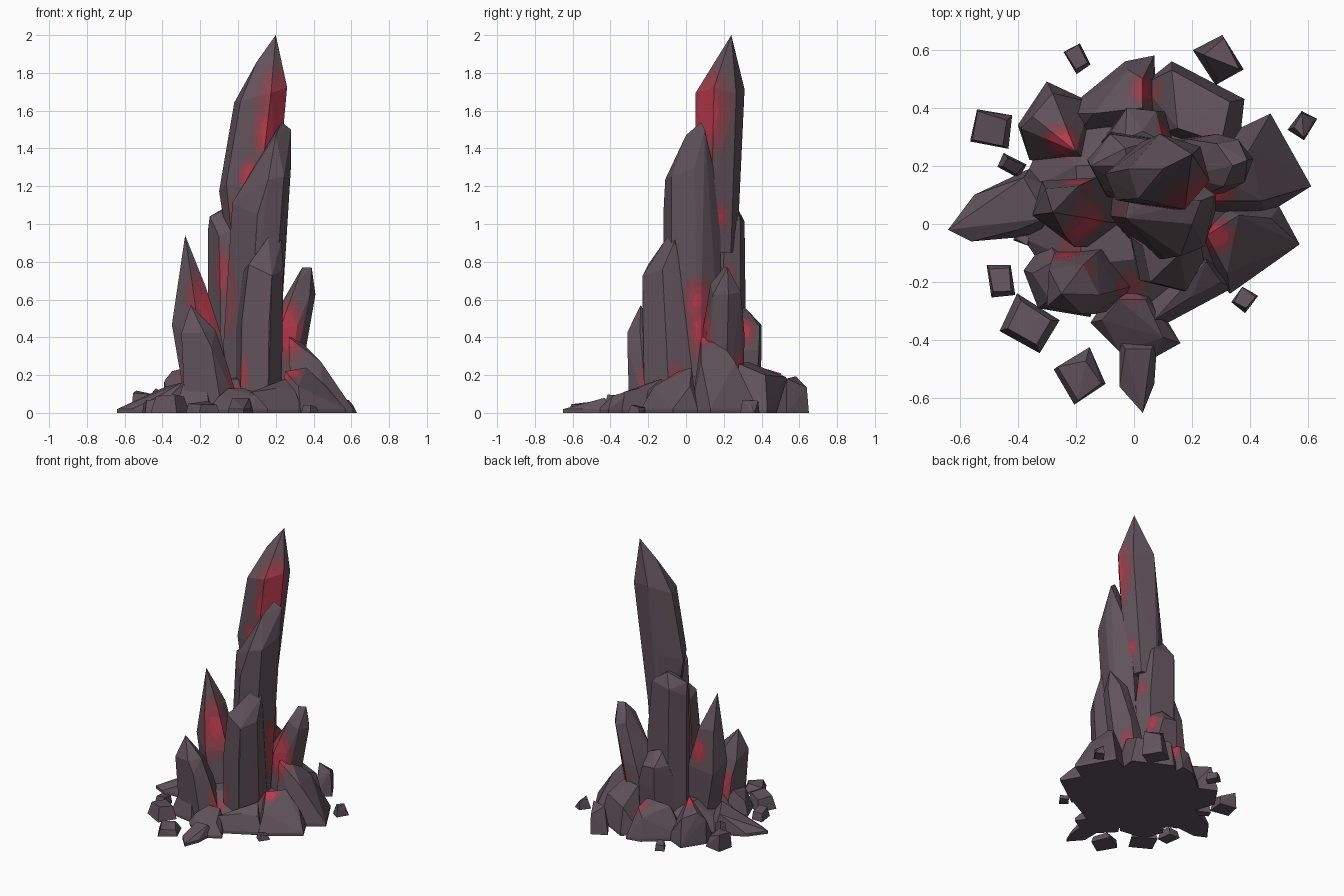
import bpy, bmesh, math, random
from mathutils import Vector

random.seed(7)

# Materials: rock, then steps of the red glow
def material(name, rgb):
    m = bpy.data.materials.new(name)
    m.diffuse_color = (*rgb, 1)
    return m

MATS = [material("dark mauve rock", (0.120, 0.087, 0.104)),
        material("faint red", (0.155, 0.073, 0.09)),
        material("dim red", (0.22, 0.060, 0.078)),
        material("warm red", (0.32, 0.048, 0.070)),
        material("bright red", (0.48, 0.042, 0.074))]

# Glow centres: x, y, z, radius (stretched upright)
GLOWS = [(0.25, 0.09, 1.60, .18), (0.17, 0.06, 1.48, .11), (0.06, 0.06, 1.25, .07), (-0.02, 0.05, 1.05, .07),
         (-0.14, -0.05, 0.60, .16), (-0.11, 0.05, 0.75, .11), (0.0, -0.22, 0.20, .08), (-0.12, -0.12, .45, .08),
         (0.26, 0.09, 0.44, .12), (0.20, 0.06, 0.60, .09), (0.2, 0.19, 1.03, .06), (.15, .24, .74, .05),
         (0.28, -0.04, 0.2, .08), (-0.25, 0.28, 0.22, .08), (0.04, 0.46, 0.17, .07), (.12, .32, .45, .06),
         (-0.2, 0.15, 0.55, .07), (.27, .26, .28, .06), (-.24, -.08, .24, .08)]

def glow(p):
    best = 0
    for x, y, z, r in GLOWS:
        d = Vector((p.x - x, p.y - y, (p.z - z) * 0.55)).length
        best = max(best, 1 - d / r)
    return best

# Faceted convex stone from a cloud of points, glowing where near a glow centre
def stone(name, points, glow_top=9):
    bm = bmesh.new()
    for p in points:
        bm.verts.new(p)
    res = bmesh.ops.convex_hull(bm, input=bm.verts)
    junk = {g for g in res["geom_interior"] + res["geom_unused"] if isinstance(g, bmesh.types.BMVert)}
    bmesh.ops.delete(bm, geom=list(junk), context='VERTS')
    if glow_top:
        for _ in range(6):
            long = [e for e in bm.edges if e.calc_length() > 0.04]
            if not long:
                break
            bmesh.ops.subdivide_edges(bm, edges=long, cuts=1)
            bmesh.ops.triangulate(bm, faces=bm.faces)
        for f in bm.faces:
            c = f.calc_center_median()
            if c.z < glow_top:
                f.material_index = sum(glow(c) > t for t in (0.05, 0.2, 0.38, 0.56))
    bmesh.ops.recalc_face_normals(bm, faces=bm.faces)
    me = bpy.data.meshes.new(name)
    bm.to_mesh(me)
    bm.free()
    for m in MATS:
        me.materials.append(m)
    ob = bpy.data.objects.new(name, me)
    bpy.context.collection.objects.link(ob)

# Crystal shard: rings are (x0, x1, y0, y1, z) boxes holding the same uneven polygon
def shard(name, rings, tips, sides=6, glow_top=9):
    a0 = random.uniform(0, 6)
    poly = []
    for i in range(sides):
        a = a0 + (i + random.uniform(-.2, .2)) * math.tau / sides
        poly.append((math.cos(a), math.sin(a)))
    xs, ys = [p[0] for p in poly], [p[1] for p in poly]
    unit = [((x - min(xs)) / (max(xs) - min(xs)), (y - min(ys)) / (max(ys) - min(ys))) for x, y in poly]
    pts = list(tips)
    for k, (x0, x1, y0, y1, z) in enumerate(rings):
        for u, v in unit:
            dz = random.uniform(-.05, .05) if k else 0
            pts.append((x0 + u * (x1 - x0), y0 + v * (y1 - y0), z + dz))
    stone(name, pts, glow_top)

shard("tall_spire", [(-.05, .16, .08, .27, .85), (-.10, .21, .05, .28, 1.22), (-.02, .26, .05, .31, 1.68)],
      [(.20, .24, 2.0), (.1, .19, 1.86)])
shard("second_spire", [(-.10, .2, -.12, .2, 0), (-.03, .26, -.12, .18, 1.08), (.06, .28, -.11, .15, 1.28)],
      [(.23, .08, 1.54), (.28, .10, 1.5), (.2, 0, 1.47)], glow_top=.9)
shard("front_spire", [(-.02, .23, -.22, .1, 0), (-.01, .235, -.23, .07, .45), (.03, .24, -.23, .02, .76)],
      [(.16, -.1, .93), (.2, -.04, .95), (.23, -.06, .91)], glow_top=.35)
shard("back_spire", [(-.16, .14, .08, .32, 0), (-.16, .15, .08, .315, .6), (-.16, .11, .1, .31, .98)],
      [(-.15, .2, 1.04), (-.03, .26, 1.11), (-.02, .2, 1.1)])
shard("left_spire", [(-.27, -.02, -.08, .14, 0), (-.35, -.09, -.08, .16, .44), (-.325, -.17, -.04, .13, .66)],
      [(-.28, .04, .94)], 5)
shard("front_left_spire", [(-.28, .02, -.30, -.06, 0), (-.29, -.06, -.31, -.1, .3), (-.30, -.12, -.31, -.14, .43)],
      [(-.25, -.24, .57)], 5, glow_top=.5)
shard("right_spire", [(.05, .3, .08, .3, 0), (.16, .35, .09, .31, .42), (.26, .41, .13, .29, .67)],
      [(.34, .2, .77), (.39, .22, .77)], glow_top=.62)
shard("back_small_spire", [(-.12, .14, .18, .38, 0), (-.1, .14, .2, .4, .35), (-.08, .1, .24, .40, .48)],
      [(-.03, .29, .57), (.03, .32, .55)], 5)

# Base rock: ground outline seen from above, plus its peak points
def rock(name, outline, peaks):
    stone(name, [(x, y, h) for x, y in outline for h in (0, .02)] + peaks)

rock("base_mound", [(-.4, .1), (-.3, .33), (0, .45), (.3, .35), (.42, .1), (.3, -.2), (.05, -.33), (-.25, -.25), (-.38, -.05)],
     [(-.2, .2, .2), (.2, .22, .2), (.22, -.1, .18), (-.18, -.14, .18)])
rock("rock_left", [(-.64, -.02), (-.55, .1), (-.36, .19), (-.2, .1), (-.33, -.04), (-.56, -.06)],
     [(-.5, .07, .08), (-.38, .16, .14), (-.3, .02, .16), (-.4, -.02, .1)])
rock("rock_back_left", [(-.4, .34), (-.3, .49), (-.15, .42), (-.15, .2), (-.36, .22)],
     [(-.39, .33, .17), (-.35, .37, .22), (-.28, .45, .19), (-.2, .25, .26)])
rock("rock_back", [(-.25, .38), (-.03, .56), (.07, .58), (.08, .3), (-.2, .3)],
     [(-.02, .53, .16), (.03, .5, .21), (.03, .4, .24), (-.14, .38, .22)])
rock("rock_back_right", [(.03, .48), (.13, .56), (.38, .43), (.36, .25), (.06, .3)],
     [(.13, .53, .19), (.33, .42, .2), (.15, .33, .27), (.3, .28, .26)])
rock("rock_right", [(.28, .03), (.3, .3), (.47, .38), (.61, .13), (.45, .03)],
     [(.27, .08, .4), (.3, .16, .41), (.4, .26, .27), (.44, .08, .27)])
rock("rock_front_right", [(.22, -.1), (.3, .06), (.5, .06), (.57, -.07), (.33, -.24)],
     [(.25, -.04, .22), (.36, .03, .24), (.47, .02, .14), (.32, -.17, .14)])
rock("rock_front_middle", [(.05, -.2), (.06, -.37), (.22, -.28), (.34, -.22), (.25, -.1)],
     [(.07, -.33, .11), (.2, -.25, .13), (.3, -.2, .12), (.25, -.13, .18)])
rock("rock_front", [(-.15, -.34), (-.06, -.2), (.06, -.24), (.16, -.41), (.07, -.46), (-.05, -.44)],
     [(-.11, -.33, .08), (-.05, -.26, .13), (.04, -.26, .13), (.1, -.39, .09)])
rock("rock_front_toe", [(-.05, -.4), (.08, -.4), (.07, -.55), (.03, -.65), (-.05, -.56)],
     [(-.03, -.43, .08), (.06, -.43, .08), (.04, -.54, .05)])
rock("rock_front_left", [(-.38, -.16), (-.33, -.29), (-.15, -.32), (-.1, -.15), (-.3, -.05)],
     [(-.35, -.17, .1), (-.29, -.26, .15), (-.17, -.28, .15), (-.26, -.12, .2)])

# Loose slabs scattered round the base: x, y, half width, half depth, turn, height
STONES = [(-.195, .57, .035, .05, .5, .06), (.295, .56, .06, .075, .5, .2), (-.49, .325, .07, .065, -.2, .12),
          (.58, .34, .035, .045, -.6, .07), (-.46, -.195, .045, .06, .1, .09), (-.36, -.345, .085, .075, -.5, .11),
          (-.18, -.525, .07, .075, .5, .08), (.38, -.26, .035, .04, -.6, .05), (-.38, -.05, .03, .02, -.4, .05),
          (-.42, .2, .05, .03, -.5, .15)]
for i, (x, y, w, d, turn, h) in enumerate(STONES):
    pts = []
    for sx, sy in ((1, 1), (1, -1), (-1, -1), (-1, 1)):
        for scale, z in ((1, 0), (random.uniform(.55, .9), h * random.uniform(.5, 1))):
            u, v = sx * w * scale * random.uniform(.8, 1.05), sy * d * scale * random.uniform(.8, 1.05)
            pts.append((x + u * math.cos(turn) - v * math.sin(turn), y + u * math.sin(turn) + v * math.cos(turn), z))
    stone(f"loose_stone_{i + 1}", pts, 0)
